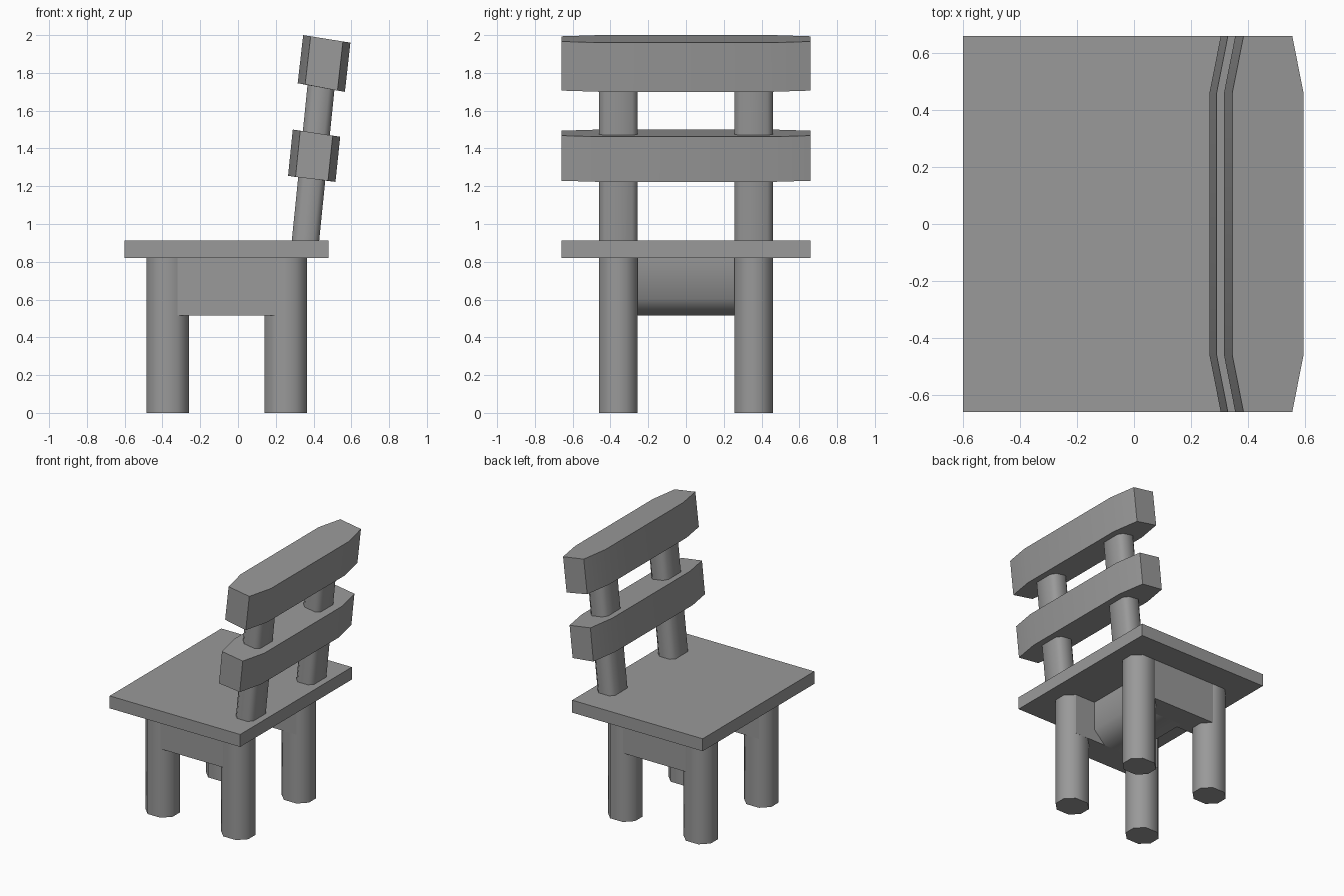
import bpy
import bmesh
from math import radians
from mathutils import Vector

cube = bpy.data.objects.get("Cube")
if cube:
    bpy.data.objects.remove(cube, do_unlink=True)

grey = bpy.data.materials.new("plain grey")
grey.use_nodes = True
grey.diffuse_color = (0.32, 0.32, 0.32, 1)
grey.node_tree.nodes["Principled BSDF"].inputs["Base Color"].default_value = (0.32, 0.32, 0.32, 1)


def loft(name, sections):
    """Skin a closed solid through matching rings of points."""
    bm = bmesh.new()
    rings = [[bm.verts.new(p) for p in ring] for ring in sections]
    count = len(rings[0])
    for a, b in zip(rings, rings[1:]):
        for i in range(count):
            j = (i + 1) % count
            bm.faces.new((a[i], a[j], b[j], b[i]))
    bm.faces.new(rings[0])
    bm.faces.new(rings[-1])
    bmesh.ops.recalc_face_normals(bm, faces=bm.faces)
    mesh = bpy.data.meshes.new(name)
    bm.to_mesh(mesh)
    bm.free()
    mesh.materials.append(grey)
    obj = bpy.data.objects.new(name, mesh)
    bpy.context.collection.objects.link(obj)
    bpy.ops.object.select_all(action='DESELECT')
    obj.select_set(True)
    bpy.context.view_layer.objects.active = obj
    bpy.ops.object.shade_smooth_by_angle(angle=radians(50))
    return obj


def chamfered(x, y, z, wx, wy, c):
    """Horizontal rectangle with cut corners."""
    hx, hy = wx / 2, wy / 2
    pts = [(hx, hy - c), (hx - c, hy), (c - hx, hy), (-hx, hy - c),
           (-hx, c - hy), (c - hx, -hy), (hx - c, -hy), (hx, c - hy)]
    return [(x + px, y + py, z) for px, py in pts]


def prism(name, profile, y0, y1):
    """Extrude an x-z profile along y."""
    return loft(name, [[(x, y, z) for x, z in profile] for y in (y0, y1)])


def rail(name, corners):
    """Leaning back rail whose thickness tapers at both ends."""
    tl, tr, br, bl = [Vector((x, 0, z)) for x, z in corners]
    taper = (tr - tl).normalized() * 0.04
    thin = (tl + taper, tr - taper, br - taper, bl + taper)
    full = (tl, tr, br, bl)
    rings = [(-0.66, thin), (-0.46, full), (0.46, full), (0.66, thin)]
    return loft(name, [[p + Vector((0, y, 0)) for p in ring] for y, ring in rings])


# Seat slab
prism("seat", [(-0.6, 0.82), (0.48, 0.82), (0.48, 0.913), (-0.6, 0.913)], -0.66, 0.66)

# Legs, side aprons and back posts, mirrored across y
for side, label in ((-1, "right"), (1, "left")):
    y = side * 0.358
    for x, end in ((-0.373, "front"), (0.253, "back")):
        loft(f"{end}_leg_{label}",
             [chamfered(x, y, z, 0.225, 0.205, 0.06) for z in (0, 0.82)])
    prism(f"side_apron_{label}",
          [(-0.425, 0.515), (0.305, 0.515), (0.305, 0.82), (-0.425, 0.82)],
          side * 0.255, side * 0.46)
    loft(f"back_post_{label}",
         [chamfered(x, y, z, 0.145, 0.205, 0.03) for x, z in ((0.353, 0.87), (0.447, 1.8))])

# Cross bar under the seat with chamfered lower edges
prism("cross_bar", [(-0.26, 0.82), (-0.26, 0.605), (-0.17, 0.515),
                    (0.05, 0.515), (0.14, 0.605), (0.14, 0.82)], -0.3, 0.3)

# Back rails
rail("upper_back_rail", [(0.345, 2.0), (0.595, 1.96), (0.566, 1.7), (0.316, 1.745)])
rail("middle_back_rail", [(0.29, 1.5), (0.541, 1.462), (0.516, 1.223), (0.265, 1.255)])
